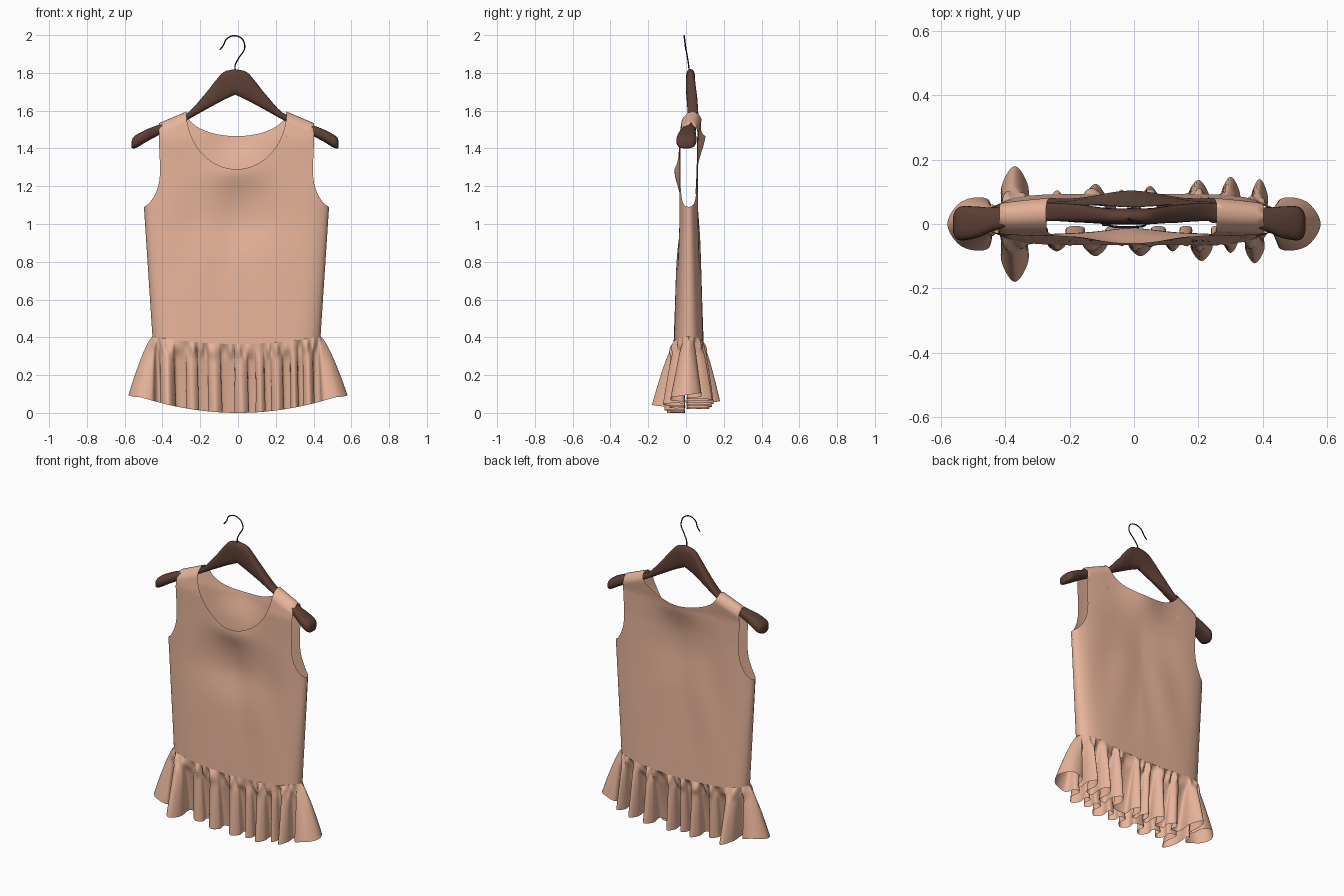
import bpy, bmesh, math

if "Cube" in bpy.data.objects:
    bpy.data.objects.remove(bpy.data.objects["Cube"])

def material(name, rgb):
    m = bpy.data.materials.new(name)
    m.diffuse_color = (*rgb, 1)
    m.use_nodes = True
    m.node_tree.nodes["Principled BSDF"].inputs["Base Color"].default_value = m.diffuse_color
    return m

CLOTH = material("peach cloth", (0.80, 0.455, 0.32))
WOOD = material("dark wood", (0.108, 0.050, 0.035))
METAL = material("black metal", (0.015, 0.015, 0.017))

def catmull(pts, n, closed=False):
    """Smooth a list of tuples, n samples per span."""
    out, N = [], len(pts)
    get = (lambda i: pts[i % N]) if closed else (lambda i: pts[max(0, min(N - 1, i))])
    for i in range(N if closed else N - 1):
        P = [get(i + k) for k in (-1, 0, 1, 2)]
        for j in range(n):
            t = j / n
            out.append(tuple(0.5 * (2*b + (c - a)*t + (2*a - 5*b + 4*c - d)*t*t
                       + (3*b - a - 3*c + d)*t**3) for a, b, c, d in zip(*P)))
    if not closed:
        out.append(pts[-1])
    return out

def add_grid(bm, rows, closed=False):
    """Skin a list of equal-length point rows."""
    vs = [[bm.verts.new(p) for p in r] for r in rows]
    n = len(rows[0])
    for a, b in zip(vs, vs[1:]):
        for i in range(n if closed else n - 1):
            k = (i + 1) % n
            bm.faces.new((a[i], a[k], b[k], b[i]))
    return vs

def finish(bm, name, mat, angle=60):
    bmesh.ops.remove_doubles(bm, verts=bm.verts, dist=0.0008)
    bmesh.ops.recalc_face_normals(bm, faces=bm.faces)
    me = bpy.data.meshes.new(name)
    bm.to_mesh(me)
    bm.free()
    ob = bpy.data.objects.new(name, me)
    bpy.context.collection.objects.link(ob)
    me.materials.append(mat)
    bpy.context.view_layer.objects.active = ob
    ob.select_set(True)
    bpy.ops.object.shade_smooth_by_angle(angle=math.radians(angle))
    ob.select_set(False)
    return ob

# ---- Garment shape rules ----
SHIFT = -0.008
HW = 0.445

def lerp_table(x, table):
    for (a, fa), (b, fb) in zip(table, table[1:]):
        if x <= b:
            return fa + (fb - fa) * max(0, (x - a) / (b - a))
    return table[-1][1]

def shoulder(x):
    return 1.595 - 0.42 * (abs(x) - 0.265)

def waist(x):
    return 0.365 + 0.04 * (x / HW) ** 2

def body_y(x, z, s):
    """Depth of the cloth; s = -1 front, +1 back."""
    hd = lerp_table(z, [(0.36, 0.08), (1.0, 0.055), (1.3, 0.05), (1.45, 0.052)])
    w = abs(x) / (HW + 0.045 * max(0, z - 0.405) / 0.685)
    hd *= math.sqrt(1 - w ** 6) if w < 0.993 else 0
    hd *= min(1, max(0, (shoulder(x) - z) / 0.045)) ** 0.4
    fade = max(0, 1 - w * w)
    if s < 0:   # cowl under the front neckline, hollow below it
        hd += 0.026 * math.exp(-(x / 0.15) ** 2 - ((z - 1.28) / 0.09) ** 2)
        hd -= 0.026 * math.exp(-(x / 0.22) ** 2 - ((z - 1.02) / 0.15) ** 2)
    else:       # back neckline falls away from the hanger
        hd += 0.036 * math.exp(-(x / 0.14) ** 2 - ((z - 1.47) / 0.11) ** 2)
        hd -= 0.014 * math.exp(-(x / 0.2) ** 2 - ((z - 1.17) / 0.15) ** 2)
    hd += 0.004 * fade * math.sin(22 * abs(x) + 5 * z) * max(0, 1 - abs(z - 0.9) / 0.5)
    return 0.014 + 0.15 * max(0, z - 1.45) + s * hd

# ---- Sleeveless bodice: columns rising from the waist to the top edge ----
ARMHOLE = [(0.411, 1.45, 0.35), (0.407, 1.36, 0.362), (0.405, 1.28, 0.375),
           (0.410, 1.22, 0.388), (0.425, 1.17, 0.405), (0.450, 1.125, 0.423),
           (0.472, 1.102, 0.436), (0.490, 1.09, HW)]
bm = bmesh.new()
for s, drop in ((-1, 0.305), (1, 0.13)):
    half = []                                   # (top x, top z, waist x)
    for i in range(19):
        a = math.pi / 2 * i / 18
        half.append((0.265 * math.sin(a), 1.595 - drop * math.cos(a), 0.225 * math.sin(a)))
    for i in range(1, 8):
        x = 0.265 + 0.145 * i / 7
        half.append((x, shoulder(x), 0.225 + 0.11 * i / 7))
    half += catmull([half[-1]] + ARMHOLE, 2)[1:]
    cols = [(-a, z, -b) for a, z, b in half[:0:-1]] + half
    rows = []
    for xt, zt, xb in cols:
        col = []
        for j in range(45):
            v = 1 - (1 - j / 44) ** 1.7
            x = xb + (xt - xb) * v
            z = waist(xb) + (zt - waist(xb)) * v
            col.append((x + SHIFT, body_y(x, z, s), z))
        rows.append(col)
    add_grid(bm, rows)
finish(bm, "sleeveless_bodice", CLOTH)

# ---- Gathered ruffle: omega-shaped folds (x, tip y, half width) ----
FRONT = [(-0.37, -0.18, 0.05), (-0.24, -0.085, 0.04), (-0.12, -0.10, 0.045),
         (0.02, -0.10, 0.045), (0.12, -0.085, 0.03), (0.21, -0.115, 0.04),
         (0.30, -0.09, 0.026), (0.375, -0.122, 0.035)]
BACK = [(-0.37, 0.18, 0.05), (-0.24, 0.09, 0.04), (-0.12, 0.125, 0.04),
        (-0.03, 0.09, 0.03), (0.05, 0.118, 0.035), (0.20, 0.137, 0.04),
        (0.30, 0.147, 0.035), (0.39, 0.14, 0.03)]

def fold_points(x, tip, w, s, d):
    inner = s * 0.012
    spec = [(-1, -0.75, inner), (-0.5, -0.85, inner + (tip - inner) * 0.6), (0, 0, tip),
            (0.5, 0.85, inner + (tip - inner) * 0.6), (1, 0.75, inner)]
    return [(x + t * w, body_y(x + t * w, 0.38, s), x + b * w, y, s) for t, b, y in spec[::d]]

def side_points(d):
    """Round cone fold at a side seam, running front to back (d=1) or back to front (d=-1)."""
    spec = [(0.425, 0.435, 0.015), (0.438, 0.455, 0.078), (0.443, 0.535, 0.07)]
    pts = [(d * t, body_y(t, 0.38, -d), d * b, -d * y, -d) for t, b, y in spec]
    pts.append((d * HW, 0.014, d * 0.58, 0, 0))
    return pts + [(d * t, body_y(t, 0.38, d), d * b, d * y, d) for t, b, y in spec[::-1]]

loop = []
for f in FRONT:
    loop += fold_points(*f, -1, 1)
loop += side_points(1)
for f in BACK[::-1]:
    loop += fold_points(*f, 1, -1)
loop += side_points(-1)
loop = catmull(loop, 6, closed=True)
rows = []
for j in range(21):
    v = j / 20
    f = v ** 0.75
    crimp = 0.011 * math.sin(math.pi * min(1, v / 0.22))   # small gathers below the seam
    row = []
    for tx, ty, bx, by, s in loop:
        tx = max(-HW, min(HW, tx))
        z0 = waist(tx)
        z1 = 0.07 * min(1.2, (bx / 0.47) ** 2) + 0.01 * (1 + s)
        y = ty + (by - ty) * f + s * crimp * (0.3 + math.sin(95 * tx + 2 * math.sin(31 * tx)))
        row.append((tx + SHIFT * (1 - f) + (bx - tx) * f, y, max(0, z0 + (z1 - z0) * v)))
    rows.append(row)
bm = bmesh.new()
add_grid(bm, rows, closed=True)
finish(bm, "ruffle", CLOTH, 75)

# ---- Wooden hanger: rounded sections (distance, top, bottom, y centre, half depth) ----
HALF = [(0, 1.82, 1.685, 0.024, 0.025), (0.06, 1.805, 1.657, 0.024, 0.025),
        (0.105, 1.757, 1.633, 0.028, 0.026), (0.16, 1.688, 1.603, 0.033, 0.028),
        (0.25, 1.59, 1.553, 0.037, 0.028), (0.34, 1.550, 1.505, 0.027, 0.03),
        (0.42, 1.520, 1.462, 0.015, 0.036), (0.47, 1.500, 1.435, 0.006, 0.048),
        (0.52, 1.474, 1.405, 0.002, 0.053), (0.54, 1.458, 1.400, 0.0, 0.042),
        (0.548, 1.438, 1.404, 0.0, 0.02)]
half = catmull(HALF, 4)
sections = [(-d, *r) for d, *r in half[:0:-1]] + half
rows = []
for d, zt, zb, yc, hd in sections:
    ring = []
    for k in range(28):
        a = 2 * math.pi * k / 28
        c, s = math.cos(a), math.sin(a)
        z = (zt + zb) / 2 + (zt - zb) / 2 * math.copysign(abs(s) ** 0.75, s)
        ring.append((d - 0.015, yc + hd * math.copysign(abs(c) ** 0.75, c), z))
    rows.append(ring)
bm = bmesh.new()
vs = add_grid(bm, rows, closed=True)
bm.faces.new(vs[0])
bm.faces.new(vs[-1])
finish(bm, "hanger", WOOD, 50)

# ---- Wire hook ----
path = catmull([(-0.015, 0.018, 1.79), (-0.015, 0.014, 1.84), (0.005, 0.008, 1.88),
                (0.034, 0.0, 1.925), (0.030, -0.006, 1.968), (0.005, -0.009, 1.992),
                (-0.03, -0.01, 1.996), (-0.062, -0.008, 1.978), (-0.078, -0.004, 1.945),
                (-0.097, -0.002, 1.922)], 6)
cu = bpy.data.curves.new("hook", "CURVE")
cu.dimensions = "3D"
cu.bevel_depth = 0.0035
cu.bevel_resolution = 2
cu.use_fill_caps = True
sp = cu.splines.new("POLY")
sp.points.add(len(path) - 1)
for p, co in zip(sp.points, path):
    p.co = (*co, 1)
sp.use_smooth = True
cu.materials.append(METAL)
bpy.context.collection.objects.link(bpy.data.objects.new("hook", cu))
